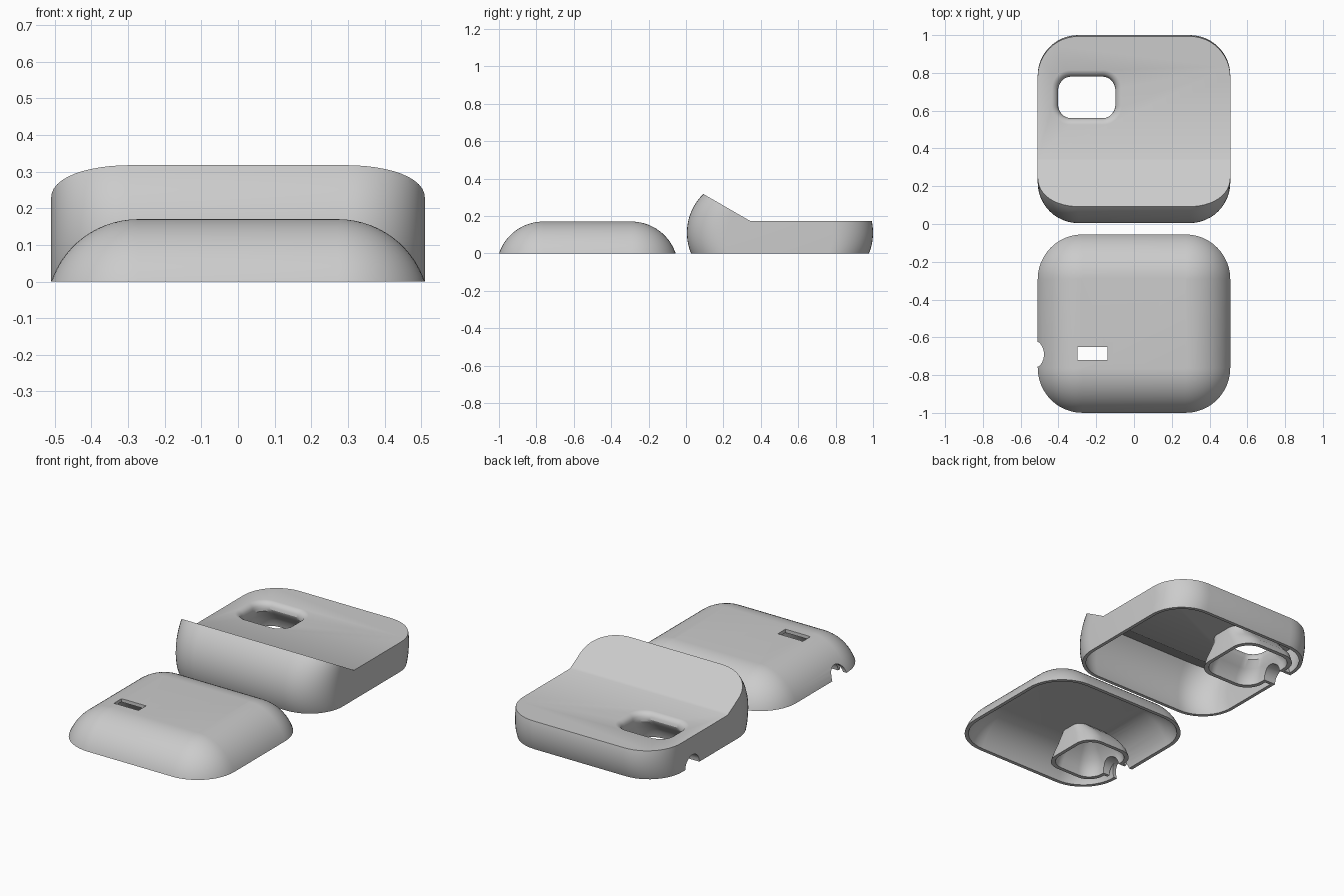
import bpy, bmesh, math

if "Cube" in bpy.data.objects:
    bpy.data.objects.remove(bpy.data.objects["Cube"])

grey = bpy.data.materials.new("plain grey")
grey.diffuse_color = (0.6, 0.6, 0.6, 1)
grey.use_nodes = True
grey.node_tree.nodes["Principled BSDF"].inputs["Base Color"].default_value = grey.diffuse_color


def make_object(name, bm):
    bmesh.ops.recalc_face_normals(bm, faces=bm.faces)
    mesh = bpy.data.meshes.new(name)
    bm.to_mesh(mesh)
    bm.free()
    obj = bpy.data.objects.new(name, mesh)
    bpy.context.collection.objects.link(obj)
    mesh.materials.append(grey)
    return obj


def loft(name, levels, steps=12):
    """Solid through rounded rectangles: (z, cx, cy, half_x, half_y, radius)."""
    bm = bmesh.new()
    rings = []
    for z, cx, cy, hx, hy, r in levels:
        ring = []
        for q, (sx, sy) in enumerate([(1, 1), (-1, 1), (-1, -1), (1, -1)]):
            for i in range(steps + 1):
                a = math.pi / 2 * (q + i / steps)
                ring.append(bm.verts.new((cx + sx * (hx - r) + r * math.cos(a),
                                          cy + sy * (hy - r) + r * math.sin(a), z)))
        rings.append(ring)
    n = len(rings[0])
    for low, high in zip(rings, rings[1:]):
        for i in range(n):
            j = (i + 1) % n
            bm.faces.new((low[i], low[j], high[j], high[i]))
    bm.faces.new(rings[0][::-1])
    bm.faces.new(rings[-1])
    return make_object(name, bm)


def prism(name, outline, x0, x1):
    """Extrude a (y, z) outline along x."""
    bm = bmesh.new()
    face = bm.faces.new([bm.verts.new((x0, y, z)) for y, z in outline])
    new = bmesh.ops.extrude_face_region(bm, geom=[face])["geom"]
    verts = [g for g in new if isinstance(g, bmesh.types.BMVert)]
    bmesh.ops.translate(bm, verts=verts, vec=(x1 - x0, 0, 0))
    return make_object(name, bm)


def box(name, x0, x1, y0, y1, z0, z1):
    return prism(name, [(y0, z0), (y1, z0), (y1, z1), (y0, z1)], x0, x1)


def rod(name, y, r, x0, x1, n=32):
    return prism(name, [(y + r * math.cos(2 * math.pi * i / n),
                         r * math.sin(2 * math.pi * i / n)) for i in range(n)], x0, x1)


def combine(obj, other, operation):
    mod = obj.modifiers.new("combine", "BOOLEAN")
    mod.object, mod.operation, mod.solver = other, operation, "EXACT"
    bpy.ops.object.select_all(action="DESELECT")
    bpy.context.view_layer.objects.active = obj
    obj.select_set(True)
    bpy.ops.object.modifier_apply(modifier=mod.name)
    bpy.data.objects.remove(other, do_unlink=True)


def finish(obj):
    # Trim everything flush at the open rim and shade
    combine(obj, box("trim", -2, 2, -2, 2, -1, 0), "DIFFERENCE")
    bpy.ops.object.shade_smooth_by_angle(angle=math.radians(30))


def dome_levels(radius, end_z, steps=14):
    """Ball-edged box used for the shallow shell."""
    cz = 0.17 - 0.25
    end = math.acos((end_z - cz) / radius)
    out = []
    for i in range(steps + 1):
        t = end * (1 - i / steps)
        r = max(radius * math.sin(t), 0.003)
        out.append((cz + radius * math.cos(t), 0, -0.5275, 0.273 + r, 0.2355 + r, r))
    return out


def bulge_levels(inset, z0, z1=0.335, steps=20):
    """Rounded box whose front and back bulge with height."""
    out = []
    for i in range(steps + 1):
        z = z0 + (z1 - z0) * i / steps
        hy = 0.4975 - (0.29 - math.sqrt(0.29 ** 2 - (z - 0.11) ** 2)) - inset
        out.append((z, 0, 0.5025, 0.51 - inset, hy, 0.215 - inset))
    return out


def roof(drop):
    """Space under the flat top and its raised wedge."""
    return prism("roof", [(-0.2, -0.5), (-0.2, 0.486 - drop), (0.345, 0.172 - drop),
                          (1.2, 0.172 - drop), (1.2, -0.5)], -1, 1)


def shrink(levels, d):
    return [(z, cx, cy, hx - d, hy - d, r - d * 0.5) for z, cx, cy, hx, hy, r in levels]


# Shallow shell
shallow = loft("shallow_shell", dome_levels(0.25, -0.01))
combine(shallow, loft("cavity", dome_levels(0.23, -0.03)), "DIFFERENCE")
# Inner cup with cable channel
cup = [(-0.01, -0.26, -0.69, 0.175, 0.195, 0.10), (0.04, -0.26, -0.69, 0.165, 0.18, 0.10),
       (0.08, -0.255, -0.69, 0.15, 0.155, 0.09), (0.12, -0.24, -0.69, 0.13, 0.12, 0.07),
       (0.16, -0.22, -0.69, 0.11, 0.075, 0.05)]
cup_inner = shrink(cup, 0.018)
cup_inner[0] = (-0.03,) + cup_inner[0][1:]
cup_inner[-1] = (0.15,) + cup_inner[-1][1:]
combine(shallow, loft("cup", cup), "UNION")
combine(shallow, rod("channel", -0.69, 0.083, -0.455, -0.38), "UNION")
combine(shallow, loft("cup_space", cup_inner), "DIFFERENCE")
combine(shallow, rod("notch", -0.69, 0.065, -0.7, -0.36), "DIFFERENCE")
combine(shallow, box("slot", -0.30, -0.14, -0.72, -0.65, 0.1, 0.3), "DIFFERENCE")
finish(shallow)

# Wedge-topped shell
wedge = loft("wedge_shell", bulge_levels(0, -0.01))
combine(wedge, roof(0), "INTERSECT")
cavity = loft("cavity", bulge_levels(0.02, -0.03))
combine(cavity, roof(0.022), "INTERSECT")
combine(wedge, cavity, "DIFFERENCE")
# Flared opening through the top with cable channel
funnel = [(-0.01, -0.26, 0.67, 0.195, 0.22, 0.11), (0.04, -0.26, 0.67, 0.19, 0.205, 0.11),
          (0.08, -0.255, 0.67, 0.18, 0.17, 0.10), (0.12, -0.25, 0.67, 0.172, 0.135, 0.09),
          (0.16, -0.25, 0.67, 0.172, 0.132, 0.09)]
opening = shrink(funnel, 0.02)
opening[0] = (-0.03,) + opening[0][1:]
opening[-1] = (0.135, -0.25, 0.67, 0.152, 0.11, 0.07)
opening += [(0.15, -0.25, 0.67, 0.155, 0.114, 0.073), (0.162, -0.25, 0.67, 0.163, 0.122, 0.08),
            (0.169, -0.25, 0.67, 0.175, 0.134, 0.09), (0.174, -0.25, 0.67, 0.19, 0.15, 0.10)]
combine(wedge, loft("funnel", funnel), "UNION")
combine(wedge, rod("channel", 0.67, 0.083, -0.5, -0.40), "UNION")
combine(wedge, loft("opening", opening), "DIFFERENCE")
combine(wedge, rod("notch", 0.67, 0.065, -0.7, -0.38), "DIFFERENCE")
finish(wedge)
